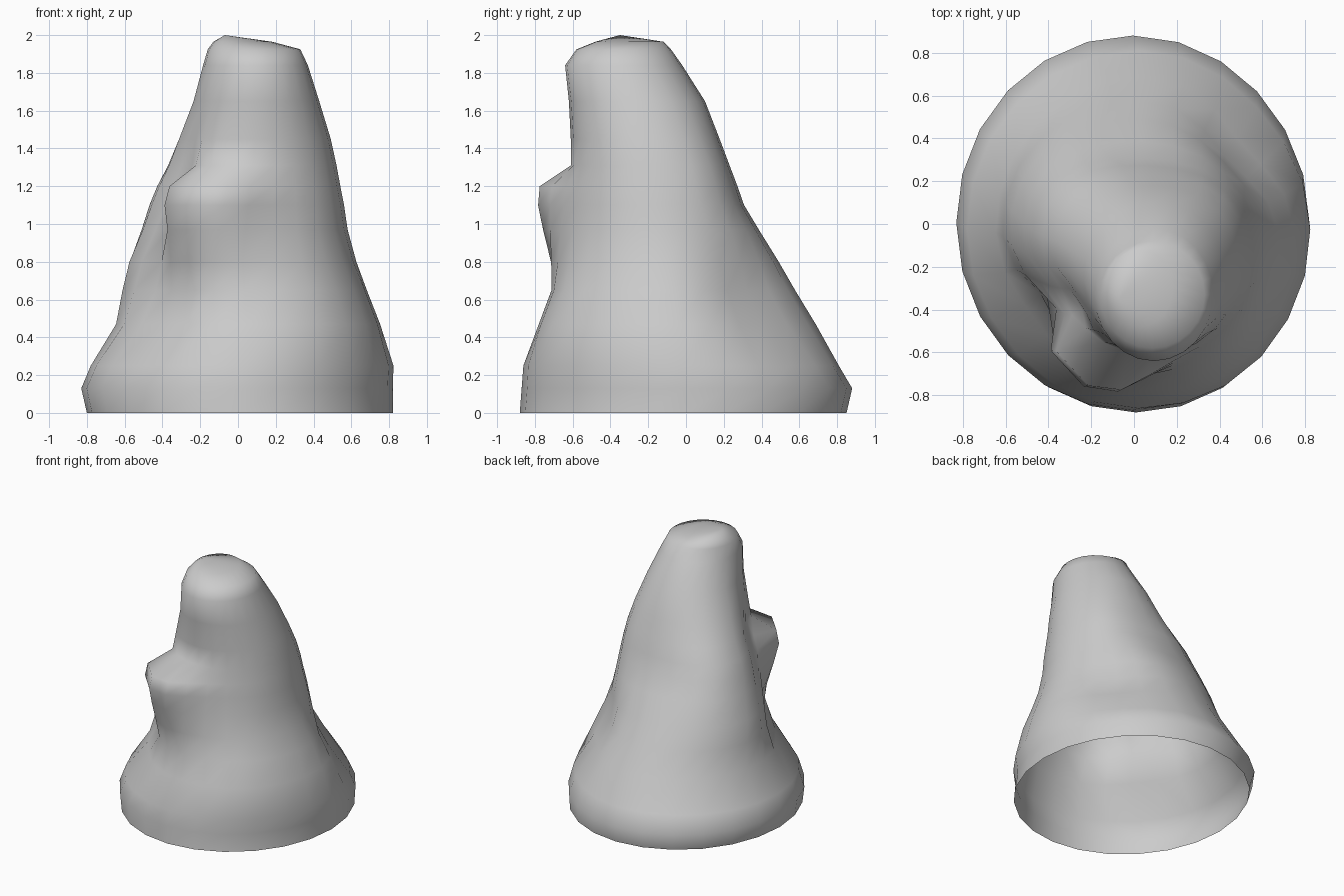
import bpy, bmesh
from math import cos, sin, radians, exp

SIDES = 24
# Outline of the mound: height, left, right, front, back
LEVELS = [
    (0.00, -0.80, 0.82, -0.88, 0.85),
    (0.13, -0.83, 0.82, -0.87, 0.88),
    (0.25, -0.78, 0.825, -0.86, 0.81),
    (0.47, -0.65, 0.76, -0.775, 0.69),
    (0.65, -0.62, 0.69, -0.70, 0.58),
    (0.80, -0.58, 0.63, -0.68, 0.49),
    (0.97, -0.50, 0.58, -0.66, 0.38),
    (1.10, -0.45, 0.56, -0.64, 0.30),
    (1.20, -0.41, 0.54, -0.63, 0.265),
    (1.31, -0.36, 0.52, -0.61, 0.225),
    (1.45, -0.31, 0.49, -0.61, 0.175),
    (1.65, -0.235, 0.43, -0.62, 0.10),
    (1.84, -0.185, 0.37, -0.64, -0.02),
    (1.925, -0.16, 0.33, -0.58, -0.08),
    (1.965, -0.13, 0.18, -0.48, -0.12),
]
# Broad swells and hollows: direction, height, amount, angular width, height range
SWELLS = [
    (42, 0.58, -0.18, 26, 0.25),
    (45, 1.25, 0.08, 26, 0.30),
    (138, 1.15, 0.17, 30, 0.32),
    (218, 0.72, -0.20, 24, 0.27),
    (305, 0.60, 0.06, 25, 0.25),
]


def falloff(d, size):
    return exp(-(d / size) ** 2)


def surface_point(deg, z, x0, x1, y0, y1):
    a = radians(deg)
    swell = 1 + sum(amt * falloff(deg - d, w) * falloff(z - h, r)
                    for d, h, amt, w, r in SWELLS)
    x = (x0 + x1) / 2 + (x1 - x0) / 2 * cos(a) * swell
    y = (y0 + y1) / 2 + (y1 - y0) / 2 * sin(a) * swell
    # Knob at the front left: flat top, long sloping underside
    tall = max(0, min(1, (z - 0.6) / 0.5, (1.31 - z) / 0.1))
    y -= 0.19 * tall * falloff(deg - 243, 22 if deg < 243 else 29)
    x -= 0.11 * tall ** 1.5 * falloff(deg - 228, 12)
    # Groove between the knob and the left flank
    x += 0.08 * falloff(deg - 204, 14) * falloff(z - 1.2, 0.3)
    return x, y, z


bm = bmesh.new()
rings = [[bm.verts.new(surface_point(360 * i / SIDES, *level)) for i in range(SIDES)]
         for level in LEVELS]

# Side walls, open underneath
for low, high in zip(rings, rings[1:]):
    for i in range(SIDES):
        j = (i + 1) % SIDES
        bm.faces.new((low[i], low[j], high[j], high[i]))

# Blunt off-centre peak
peak = bm.verts.new((-0.07, -0.35, 2.0))
for i in range(SIDES):
    bm.faces.new((rings[-1][i], rings[-1][(i + 1) % SIDES], peak))

for f in bm.faces:
    f.smooth = True
mesh = bpy.data.meshes.new("rock_mound")
bm.to_mesh(mesh)
bm.free()
rock = bpy.data.objects.new("rock_mound", mesh)
bpy.context.collection.objects.link(rock)
